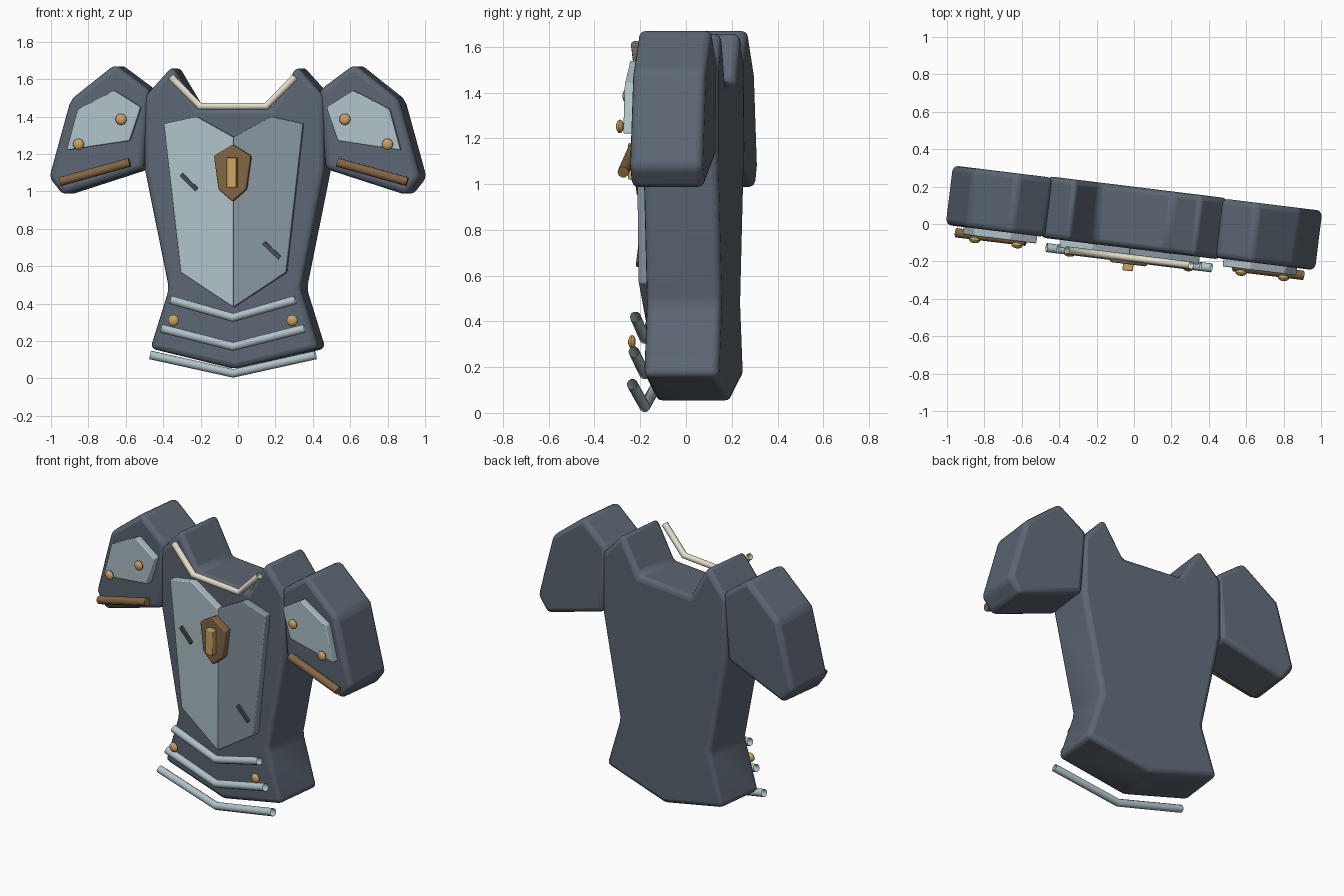
import bpy, bmesh, math
from mathutils import Matrix, Vector

if "Cube" in bpy.data.objects:
    bpy.data.objects.remove(bpy.data.objects["Cube"])

# Whole cuirass is turned slightly about the vertical axis
TURN = Matrix.Translation((0, 0.033, 0)) @ Matrix.Rotation(math.radians(-7), 4, 'Z')


def mat(name, rgb):
    m = bpy.data.materials.new(name)
    lin = [((c / 255 + 0.055) / 1.055) ** 2.4 for c in rgb]
    m.diffuse_color = (*lin, 1)
    m.use_nodes = True
    m.node_tree.nodes["Principled BSDF"].inputs["Base Color"].default_value = m.diffuse_color
    return m


DARK = mat("dark_steel", (92, 102, 115))
LIGHT = mat("light_steel", (176, 194, 200))
MID = mat("mid_steel", (136, 151, 160))
CREAM = mat("cream_trim", (230, 223, 206))
BROWN = mat("brown_leather", (130, 101, 68))
GOLD = mat("brass", (203, 164, 100))
INK = mat("scratch_grey", (68, 76, 86))


def finish(name, bm, material, bevel=0, segments=2):
    bmesh.ops.recalc_face_normals(bm, faces=bm.faces)
    me = bpy.data.meshes.new(name)
    bm.to_mesh(me)
    bm.free()
    ob = bpy.data.objects.new(name, me)
    bpy.context.collection.objects.link(ob)
    me.materials.append(material)
    ob.matrix_world = TURN
    if bevel:
        b = ob.modifiers.new("soft_edges", 'BEVEL')
        b.width, b.segments, b.limit_method = bevel, segments, 'ANGLE'
        b.angle_limit = math.radians(20)
    bpy.ops.object.select_all(action='DESELECT')
    bpy.context.view_layer.objects.active = ob
    ob.select_set(True)
    bpy.ops.object.shade_smooth_by_angle(angle=math.radians(35))
    return ob


def slab(name, outline, y0, y1, material, bevel=0, segments=2):
    """Extrude an x/z outline from y0 (front) to y1 (back)."""
    bm = bmesh.new()
    face = bm.faces.new([bm.verts.new((x, y0, z)) for x, z in outline])
    new = bmesh.ops.extrude_face_region(bm, geom=[face])["geom"]
    bmesh.ops.translate(bm, vec=(0, y1 - y0, 0),
                        verts=[v for v in new if isinstance(v, bmesh.types.BMVert)])
    return finish(name, bm, material, bevel, segments)


def tube(name, points, y, radius, material, caps=False):
    """Round pipe along an x/z path."""
    cu = bpy.data.curves.new(name, 'CURVE')
    cu.dimensions = '3D'
    cu.bevel_depth, cu.bevel_resolution, cu.use_fill_caps = radius, 3, caps
    sp = cu.splines.new('POLY')
    sp.points.add(len(points) - 1)
    for p, (x, z) in zip(sp.points, points):
        p.co = (x, y, z, 1)
    ob = bpy.data.objects.new(name, cu)
    bpy.context.collection.objects.link(ob)
    cu.materials.append(material)
    ob.matrix_world = TURN


def rivet(name, x, y, z):
    bm = bmesh.new()
    bmesh.ops.create_uvsphere(bm, u_segments=16, v_segments=8, radius=0.03)
    bmesh.ops.scale(bm, vec=(1, 1, 0.55), verts=bm.verts)
    bmesh.ops.rotate(bm, matrix=Matrix.Rotation(math.pi / 2, 3, 'X'), verts=bm.verts)
    bmesh.ops.translate(bm, vec=(x, y, z), verts=bm.verts)
    finish(name, bm, GOLD)


def flip(points, s):
    return [(x * s, z) for x, z in points]


# Torso shell, mirrored half outline
half = [(0.20, 1.445), (0.335, 1.67), (0.485, 1.505), (0.485, 1.12),
        (0.355, 0.48), (0.455, 0.16)]
slab("torso", half + [(0, 0.05)] + flip(half[::-1], -1), -0.165, 0.165, DARK, 0.03, 3)

# Mirrored shoulder guards, breastplate halves and rivets
for s, side, tone in ((-1, "left", LIGHT), (1, "right", MID)):
    slab(side + "_pauldron", flip([(0.645, 1.68), (0.885, 1.49), (1.0, 1.075), (0.925, 0.98),
         (0.49, 1.12), (0.455, 1.54)], s), -0.16, 0.16, DARK, 0.03, 3)
    slab(side + "_pauldron_plate", flip([(0.645, 1.54), (0.50, 1.45), (0.56, 1.27),
         (0.90, 1.22), (0.84, 1.44)], s), -0.2, -0.155, LIGHT, 0.006)
    tube(side + "_pauldron_strap", flip([(0.56, 1.155), (0.935, 1.052)], s),
         -0.195, 0.025, BROWN, True)
    for i, (x, z) in enumerate([(0.603, 1.385), (0.832, 1.252)]):
        rivet(f"{side}_pauldron_rivet_{i}", s * x, -0.222, z)
    slab(side + "_breastplate", flip([(0, 1.29), (0.20, 1.40), (0.375, 1.362),
         (0.285, 0.567), (0, 0.38)], s), -0.207, -0.155, tone, 0.006)
    rivet(side + "_waist_rivet", s * 0.32, -0.232, 0.31)

# Neck trim
neck = [(0.335, 1.612), (0.18, 1.455)]
tube("collar_trim", flip(neck, -1) + neck[::-1], -0.215, 0.02, CREAM)

# Waist bands
for i, (w, top, mid) in enumerate([(0.335, 0.42, 0.325), (0.385, 0.267, 0.17),
                                   (0.445, 0.125, 0.027)]):
    tube(f"waist_band_{i}", [(-w, top), (0, mid), (w, top)], -0.215, 0.024, LIGHT)

# Chest emblem with raised bar
badge = [(0.1, 1.19), (0.075, 1.01)]
slab("emblem", [(0, 1.25)] + badge + [(0, 0.945)] + flip(badge[::-1], -1),
     -0.25, -0.2, BROWN, 0.008)
slab("emblem_bar", [(-0.028, 1.02), (0.028, 1.02), (0.028, 1.18), (-0.028, 1.18)],
     -0.285, -0.24, GOLD, 0.005)

# Battle scratches
for i, (a, b) in enumerate([((-0.28, 1.09), (-0.197, 1.01)), ((0.165, 0.725), (0.25, 0.645))]):
    a, b = Vector(a), Vector(b)
    n = (b - a).normalized().orthogonal() * 0.011
    slab(f"scratch_{i}", [a + n, b + n, b - n, a - n], -0.222, -0.205, INK)
